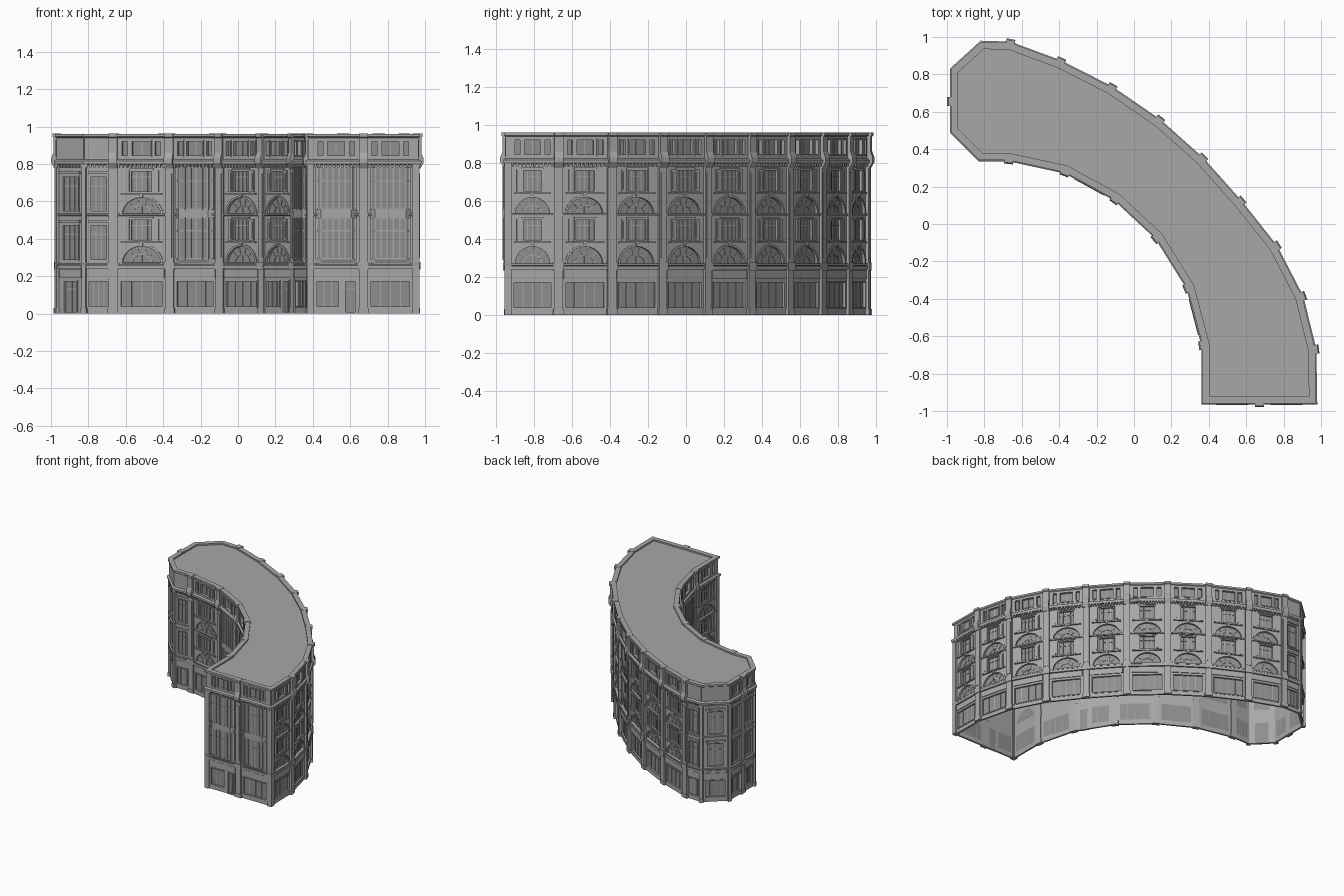
import bpy
import bmesh
import math
from mathutils import Vector

cube = bpy.data.objects.get("Cube")
if cube:
    bpy.data.objects.remove(cube, do_unlink=True)


def material(name, v):
    m = bpy.data.materials.new(name)
    m.use_nodes = True
    m.diffuse_color = (v, v, v, 1)
    m.node_tree.nodes["Principled BSDF"].inputs["Base Color"].default_value = (v, v, v, 1)
    return m


stone = material("stone grey", 0.39)
pane = material("window grey", 0.27)
PARTS = {}


def part(name):
    return PARTS.setdefault(name, bmesh.new())


# Basic solids: a prism between two matching rings, and a swept band
def prism(name, ring_a, ring_b):
    bm = part(name)
    a = [bm.verts.new(p) for p in ring_a]
    b = [bm.verts.new(p) for p in ring_b]
    faces = [bm.faces.new(a), bm.faces.new(b[::-1])]
    for i in range(len(a)):
        j = (i + 1) % len(a)
        faces.append(bm.faces.new((a[i], b[i], b[j], a[j])))
    bmesh.ops.recalc_face_normals(bm, faces=faces)


def normal(p, q):
    d = (q - p).normalized()
    return Vector((-d.y, d.x))


def offset(poly, dist):
    out = []
    for i, p in enumerate(poly):
        a = normal(poly[i - 1], p)
        b = normal(p, poly[(i + 1) % len(poly)])
        out.append(p + (a + b) * (dist / (1 + a.dot(b))))
    return out


def sweep(name, profile):
    bm = part(name)
    rings = [[bm.verts.new((p.x, p.y, z)) for p in offset(WALL, d)] for d, z in profile]
    n = len(WALL)
    for k, ring in enumerate(rings):
        nxt = rings[(k + 1) % len(rings)]
        for i in range(n):
            j = (i + 1) % n
            bm.faces.new((ring[i], ring[j], nxt[j], nxt[i]))


class Frame:
    """Local axes of one facade bay: u along it, n outward, z up."""

    def __init__(self, origin, along, out):
        self.o, self.u, self.n = origin, along, out

    def at(self, u, n, z):
        p = self.o + self.u * u + self.n * n
        return Vector((p.x, p.y, z))

    def slab(self, name, outline, n0, n1):
        prism(name, [self.at(u, n0, z) for u, z in outline],
              [self.at(u, n1, z) for u, z in outline])

    def box(self, name, u0, u1, z0, z1, n0, n1):
        if u1 - u0 > 1e-4 and z1 - z0 > 1e-4:
            self.slab(name, [(u0, z0), (u1, z0), (u1, z1), (u0, z1)], n0, n1)


DEEP = -0.014


# One storey band of wall with framed rectangular openings
def strip(f, w, z0, z1, holes, n=0.0):
    x = 0
    for a, b, za, zb, bars, transom in holes:
        f.box("walls", x, a, z0, z1, DEEP, n)
        f.box("walls", a, b, z0, za, DEEP, n)
        f.box("walls", a, b, zb, z1, DEEP, n)
        f.box("window_glass", a, b, za, zb, DEEP, DEEP + .004)
        t = .004
        for u in (a, b):
            f.box("window_frames", u - t, u + t, za, zb, DEEP, n + t)
        for z in (za, zb):
            f.box("window_frames", a - t, b + t, z - t, z + t, DEEP, n + t)
        for i in range(1, bars):
            u = a + (b - a) * i / bars
            f.box("window_frames", u - .0025, u + .0025, za, zb, DEEP, DEEP + .008)
        if transom:
            z = za + (zb - za) * transom
            f.box("window_frames", a, b, z - .0025, z + .0025, DEEP, DEEP + .008)
        x = b
    f.box("walls", x, w, z0, z1, DEEP, n)


# Half-round window with surround, keystone and radiating bars
def arch_band(f, w, z0, z1):
    c, r, h = w / 2, w * .335, z1 - z0 - .018

    def arc(k, dz=0.0):
        angles = [math.pi * (1 - i / 12) for i in range(13)]
        return [(c + k * r * math.cos(a), z0 + dz + k * h * math.sin(a)) for a in angles]

    inner, outer = arc(1), arc(1.12)
    f.slab("walls", [(0, z0)] + inner + [(w, z0), (w, z1), (0, z1)], DEEP, 0)
    f.slab("window_glass", inner, DEEP, DEEP + .004)
    f.slab("arch_surrounds", outer + inner[::-1], -.002, .006)
    f.slab("window_frames", arc(.55) + arc(.49)[::-1], DEEP, DEEP + .008)
    for a in (.25, .42, .58, .75):
        ca, sa = math.cos(a * math.pi), math.sin(a * math.pi)
        p = [(c + k * r * ca + s, z0 + k * h * sa) for k, s in
             ((.5, -.002), (.5, .002), (1, .002), (1, -.002))]
        f.slab("window_frames", p, DEEP, DEEP + .007)
    f.box("window_frames", c - .002, c + .002, z0, z0 + h * .5, DEEP, DEEP + .008)
    f.box("arch_surrounds", c - .008, c + .008, z0 + h, z1 + .004, 0, .011)


# Upper floors with a half-round window under each rectangular one
def arch_floors(f, w):
    c, half = w / 2, w * .19
    for z, ztop in ((.27, .53), (.53, .8)):
        arch_band(f, w, z, z + .108)
        low, high = z + .12, z + .235
        strip(f, w, z + .108, ztop, [(c - half, c + half, low, high, 4, .7)])
        f.box("sills", c - w * .36, c + w * .36, low - .012, low - .004, 0, .012)
        f.box("sills", c - half * 1.1, c + half * 1.1, high + .004, high + .012, 0, .01)
        for s in (-1, 1):
            u = c + s * (half + w * .07)
            f.box("shutters", u - w * .045, u + w * .045, low, high, 0, .007)
            f.box("shutters", u - w * .025, u + w * .025, low + .012, high - .012, 0, .01)


# Upper floors with shallow projecting window bays
def oriel_floors(f, w):
    f.box("walls", 0, w, .27, .8, DEEP, 0)
    a, b, p = w * .12, w * .88, .019

    def plan(z, k, grow=0.0):
        pts = [(a, 0), (a + .028, p * k), (b - .028, p * k), (b, 0)]
        return [f.at(u, n + (grow if n else 0), z) for u, n in pts]

    prism("oriel_frames", plan(.255, .1), plan(.29, 1))
    for z0, z1 in ((.29, .515), (.555, .785)):
        prism("oriel_glass", plan(z0, 1), plan(z1, 1))
        for i in range(6):
            u = a + .028 + (b - a - .056) * i / 5
            f.box("oriel_frames", u - .004, u + .004, z0, z1, p - .004, p + .004)
        for u in (a + .006, b - .006):
            f.box("oriel_frames", u - .006, u + .006, z0, z1, 0, .009)
        for z in (z0, z0 + .15, z1 - .006):
            prism("oriel_frames", plan(z, 1, .003), plan(z + .006, 1, .003))
    prism("oriel_frames", plan(.515, 1, .004), plan(.555, 1, .004))


# Upper floors with one tall window each, for the rounded end
def plain_floors(f, w):
    for z0, z1 in ((.27, .53), (.53, .8)):
        strip(f, w, z0, z1, [(w * .2, w * .8, z0 + .015, z0 + .205, 3, .72)])
        f.box("sills", w * .14, w * .86, z0 + .215, z0 + .23, 0, .012)


# Shop front, with or without a door
def ground_floor(f, w, door):
    holes = [(w * .13, w * .87, .035, .175, 4, 0)]
    if door:
        holes = [(w * .14, w * .34, .004, .175, 2, .75), (w * .44, w * .87, .035, .175, 3, 0)]
        if w < .24:
            holes = [(w * .25, w * .75, .004, .175, 2, .75)]
    strip(f, w, 0, .27, holes)
    f.box("shop_signs", w * .1, w * .9, .19, .235, 0, .006)
    f.box("shop_signs", w * .06, w * .94, .24, .258, 0, .013)


# Attic storey and small blocks below the cornice
def attic(f, w, blank):
    lo, hi = .84, .925
    holes = [(w * a, w * b, lo, hi, k, 0) for a, b, k in
             ((.15, .27, 1), (.33, .67, 2), (.73, .85, 1))]
    strip(f, w, .815, .95, [] if blank else holes, .006)
    count = max(4, round(w / .022))
    for i in range(count):
        u = w * (i + .5) / count
        f.box("cornice_blocks", u - .005, u + .005, .782, .797, 0, .015)


# Cornice outline, clockwise from the rounded end: outer curve, front, inner curve, end
OUTER = [(-.82, .98), (-.66, .975), (-.39, .875), (-.115, .735), (.14, .56), (.37, .355),
         (.575, .125), (.765, -.115), (.905, -.385), (.975, -.67)]
FRONT = [(.98, -.965), (.67, -.965)]
INNER = [(.36, -.965), (.36, -.65), (.28, -.345), (.115, -.08), (-.105, .125),
         (-.37, .27), (-.67, .335)]
END = [(-.83, .335), (-.985, .49), (-.985, .655), (-.985, .83)]
EDGE = [Vector(p) for p in OUTER + FRONT + INNER + END]
WALL = offset(EDGE, -.02)
KINDS = ["plain"] + ["arch"] * 9 + ["oriel"] * 2
KINDS += ["arch", "oriel", "arch", "arch", "oriel", "arch"] + ["plain"] * 5
FLOORS = {"plain": plain_floors, "arch": arch_floors, "oriel": oriel_floors}
DOORS = (11, 14, 19)
N = len(WALL)

for i, kind in enumerate(KINDS):
    p, q = WALL[i], WALL[(i + 1) % N]
    f = Frame(p, (q - p).normalized(), normal(p, q))
    w = (q - p).length
    ground_floor(f, w, i in DOORS)
    FLOORS[kind](f, w)
    attic(f, w, i in (0, 18, 19, 22))

# Pilasters at every joint, with scrolled brackets over the main ones
CORNERS = {(.98, -.965), (.36, -.965)}
SOFT = {OUTER[0], END[0], END[1], END[3]}
for i, key in enumerate(OUTER + FRONT + INNER + END):
    a, b = normal(WALL[i - 1], WALL[i]), normal(WALL[i], WALL[(i + 1) % N])
    if key in CORNERS:
        f = Frame(WALL[i], Vector((1, 0)), Vector((0, 1)))
        f.box("pilasters", -.026, .012, 0, .8, -.012, .026) if key[0] > .5 else \
            f.box("pilasters", -.012, .026, 0, .8, -.012, .026)
        continue
    out = (a + b).normalized()
    f = Frame(WALL[i], Vector((out.y, -out.x)), out)
    half = .012 if key in SOFT else .024
    f.box("pilasters", -half, half, 0, .8, -.016, .012)
    f.box("pilasters", -half - .004, half + .004, 0, .03, -.016, .015)
    if key in SOFT:
        continue
    f.box("pilasters", -half - .004, half + .004, .235, .275, -.016, .018)
    f.box("pilasters", -half + .01, half - .01, .3, .75, 0, .016)
    profile = [(-.02, .775), (.016, .775), (.034, .805), (.034, .83), (.022, .86),
               (.022, .94), (.028, .945), (.028, .962), (-.02, .962)]
    prism("cornice_brackets", [f.at(-.024, n, z) for n, z in profile],
          [f.at(.024, n, z) for n, z in profile])

# Continuous mouldings and parapet
sweep("ground_ledge", [(-.004, .258), (.012, .26), (.014, .27), (-.004, .272)])
sweep("middle_ledge", [(-.004, .522), (.008, .524), (.01, .533), (-.004, .535)])
sweep("cornice", [(-.01, .795), (.016, .797), (.02, .805), (.02, .816), (.008, .824), (-.01, .824)])
sweep("parapet", [(.006, .94), (.014, .946), (.014, .96), (-.024, .96), (-.024, .94)])

# Flat roof
roof = part("roof")
roof.faces.new([roof.verts.new((p.x, p.y, .948)) for p in offset(WALL, -.02)][::-1])

# Turn every part into an object
for name, bm in PARTS.items():
    if name not in ("roof", "walls"):
        bmesh.ops.recalc_face_normals(bm, faces=bm.faces)
    mesh = bpy.data.meshes.new(name)
    bm.to_mesh(mesh)
    bm.free()
    mesh.materials.append(pane if "glass" in name else stone)
    bpy.context.scene.collection.objects.link(bpy.data.objects.new(name, mesh))
